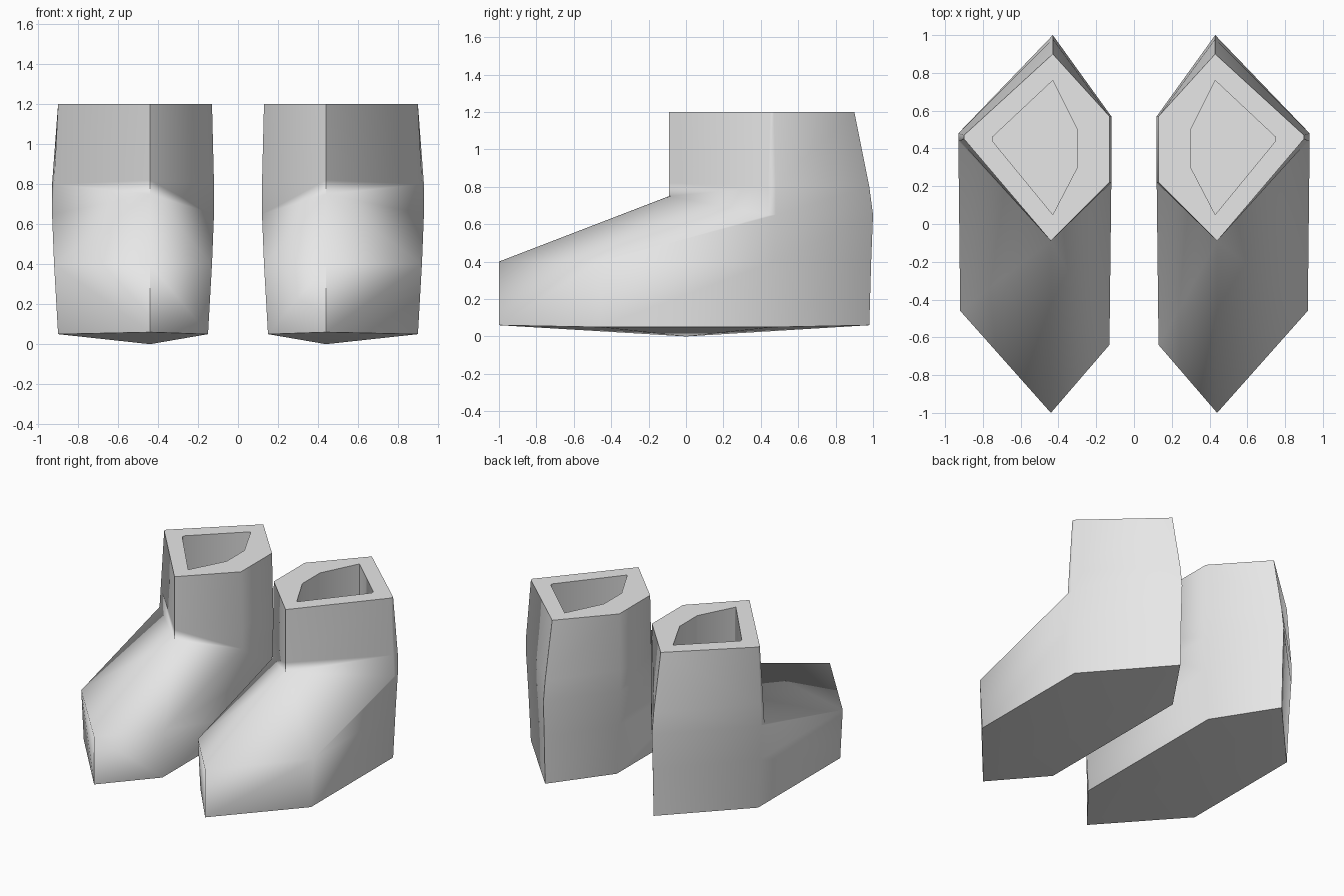
import bpy, bmesh, math

cube = bpy.data.objects.get("Cube")
if cube:
    bpy.data.objects.remove(cube, do_unlink=True)

# plain grey material
grey = bpy.data.materials.new("plain_grey")
grey.use_nodes = True
grey.diffuse_color = (0.8, 0.8, 0.8, 1)
grey.node_tree.nodes["Principled BSDF"].inputs["Base Color"].default_value = (0.8, 0.8, 0.8, 1)

# hexagonal sections, each: front, outer front, outer back, heel, inner back, inner front
sole = [(.44, -1, .06), (.9, -.46, .05), (.9, .47, .05), (.43, .98, .06), (.15, .57, .05), (.15, -.64, .05)]
toe_top = [(.44, -1, .4), (.92, -.46, .4), (.92, .47, .4), (.43, .99, .4), (.13, .57, .4), (.13, -.64, .4)]
ankle = [(.44, -.09, .75), (.93, .44, .65), (.93, .48, .65), (.43, 1, .65), (.12, .57, .65), (.12, .22, .65)]
shin = [(.44, -.09, .82), (.92, .44, .8), (.93, .48, .8), (.43, .98, .8), (.12, .57, .8), (.12, .22, .8)]
rim = [(.44, -.09, 1.2), (.9, .45, 1.2), (.9, .47, 1.2), (.43, .9, 1.2), (.13, .57, 1.2), (.13, .22, 1.2)]
opening = [(.43, .05, 1.2), (.75, .44, 1.2), (.75, .46, 1.2), (.43, .76, 1.2), (.3, .5, 1.2), (.3, .3, 1.2)]
floor = [(x, y, .4) for x, y, z in opening]

bm = bmesh.new()
rings = [[bm.verts.new(p) for p in s] for s in (sole, toe_top, ankle, shin, rim, opening, floor)]

# skin between neighbouring sections
for k, (a, b) in enumerate(zip(rings, rings[1:])):
    for i in range(6):
        j = (i + 1) % 6
        if k == 1 and i == 0:      # outer instep, creased from side to ankle
            bm.faces.new((a[0], a[1], b[0]))
            bm.faces.new((a[1], b[1], b[0]))
        elif k == 1 and i == 5:    # inner instep
            bm.faces.new((a[5], a[0], b[0]))
            bm.faces.new((a[5], b[0], b[5]))
        else:
            bm.faces.new((a[i], a[j], b[j], b[i]))

# shallow pointed sole and the inside floor
low = bm.verts.new((.44, 0, 0))
for i in range(6):
    bm.faces.new((rings[0][(i + 1) % 6], rings[0][i], low))
bm.faces.new(rings[-1])
bmesh.ops.recalc_face_normals(bm, faces=bm.faces)

mesh = bpy.data.meshes.new("boots")
bm.to_mesh(mesh)
bm.free()
mesh.materials.append(grey)
boots = bpy.data.objects.new("boots", mesh)
bpy.context.collection.objects.link(boots)

# soft sides with crisp toe, heel, rim and sole edges
bpy.ops.object.select_all(action='DESELECT')
boots.select_set(True)
bpy.context.view_layer.objects.active = boots
bpy.ops.object.shade_smooth_by_angle(angle=math.radians(65))

# second boot
mirror = boots.modifiers.new("other_boot", 'MIRROR')
mirror.use_axis[0] = True
mirror.use_mirror_merge = False
